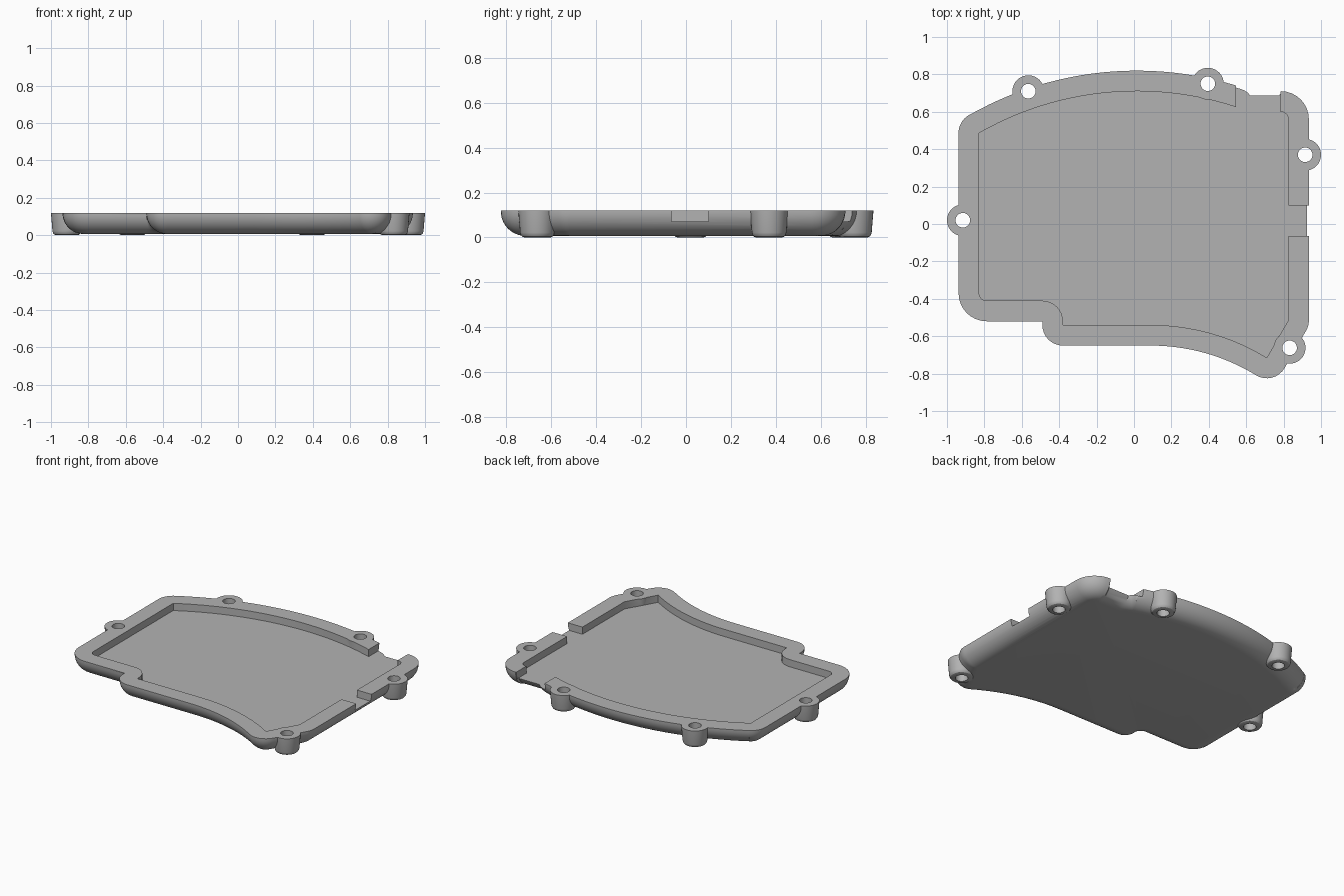
import bpy, bmesh
from math import sin, cos, radians, pi

cube = bpy.data.objects.get("Cube")
if cube:
    bpy.data.objects.remove(cube, do_unlink=True)

RIM, FLOOR, BASE, TOP = 0.11, 0.071, 0.007, 0.12

grey = bpy.data.materials.new("plain_grey")
grey.use_nodes = True
grey.diffuse_color = (0.45, 0.45, 0.45, 1)
grey.node_tree.nodes["Principled BSDF"].inputs["Base Color"].default_value = (0.45, 0.45, 0.45, 1)


def finish(name, bm):
    bmesh.ops.remove_doubles(bm, verts=bm.verts[:], dist=1e-5)
    bmesh.ops.dissolve_degenerate(bm, edges=bm.edges[:], dist=1e-6)
    bmesh.ops.recalc_face_normals(bm, faces=bm.faces[:])
    mesh = bpy.data.meshes.new(name)
    bm.to_mesh(mesh)
    bm.free()
    mesh.materials.append(grey)
    obj = bpy.data.objects.new(name, mesh)
    bpy.context.collection.objects.link(obj)
    return obj


def loft(name, rings):
    """Closed solid through a list of equal-length rings, capped at both ends."""
    bm = bmesh.new()
    loops = [[bm.verts.new(p) for p in ring] for ring in rings]
    for a, b in zip(loops, loops[1:]):
        for i in range(len(a)):
            j = (i + 1) % len(a)
            bm.faces.new((a[i], a[j], b[j], b[i]))
    bm.faces.new(loops[0])
    bm.faces.new(loops[-1])
    return finish(name, bm)


def arc(cx, cy, r, a0, a1, n=8, side=1):
    """Wall points with their outward directions; side -1 is a concave bend."""
    out = []
    for i in range(n + 1):
        a = radians(a0 + (a1 - a0) * i / n)
        out.append((cx + r * cos(a), cy + r * sin(a), side * cos(a), side * sin(a)))
    return out


def turned(name, x, y, profile, n=32):
    return loft(name, [[(x + r * cos(2 * pi * i / n), y + r * sin(2 * pi * i / n), z)
                        for i in range(n)] for r, z in profile])


def box(name, x0, x1, y0, y1, z0, z1):
    return loft(name, [[(x0, y0, z), (x1, y0, z), (x1, y1, z), (x0, y1, z)] for z in (z0, z1)])


def combine(target, tool, operation):
    mod = target.modifiers.new(operation.lower(), "BOOLEAN")
    mod.operation, mod.solver, mod.object = operation, "EXACT", tool
    bpy.context.view_layer.objects.active = target
    bpy.ops.object.modifier_apply(modifier=mod.name)
    bpy.data.objects.remove(tool, do_unlink=True)


# Inner wall of the tray, counter-clockwise from the front right corner
wall = (arc(-0.788, -0.37, 0.04, 180, 270)
        + arc(-0.49, -0.52, RIM, 90, 0, side=-1)
        + arc(-0.38, -0.54, 0, 180, 270)
        + arc(0.09, -1.726, 1.186, 90, 58.5, 14, side=-1)
        + arc(0.71, -0.715, 0, 238.5, 330)
        + arc(0.825, -0.515, 0, 330, 360, 4)
        + arc(0.785, 0.56, 0.04, 0, 90)
        + [(0.775, 0.587, 0, 1), (0.62, 0.587, 0, 1)]
        + arc(0.545, 0.625, 0, 50, 71, 4)
        + arc(0.015, -0.99, 1.70, 71.8, 119.7, 24)
        + arc(-0.828, 0.487, 0, 119.7, 180))

# Tray shell: rounded underside, flat rim, sunken floor
steps = [radians(90 * i / 10) for i in range(11)]
section = [(RIM * sin(t), BASE + RIM * (1 - cos(t))) for t in steps]
section += [(RIM, TOP), (0, TOP), (0, FLOOR)]
tray = loft("tray", [[(x + nx * d, y + ny * d, z) for x, y, nx, ny in wall] for d, z in section])

# Notches through the rim, level with the floor
combine(tray, box("side_notch", 0.78, 1.1, -0.065, 0.10, FLOOR, 0.3), "DIFFERENCE")
combine(tray, box("back_notch", 0.545, 0.782, 0.5, 0.95, FLOOR, 0.3), "DIFFERENCE")

# Screw bosses with through holes
bosses = [(-0.915, 0.02), (-0.565, 0.71), (0.395, 0.75), (0.915, 0.37), (0.832, -0.662)]
for x, y in bosses:
    boss = turned("boss", x, y, [(0.058, 0), (0.068, 0.004), (0.074, 0.012), (0.077, 0.022), (0.085, TOP)])
    combine(tray, boss, "UNION")
for x, y in bosses:
    combine(tray, turned("hole", x, y, [(0.039, -0.1), (0.039, 0.3)]), "DIFFERENCE")

bpy.ops.object.select_all(action="DESELECT")
tray.select_set(True)
bpy.context.view_layer.objects.active = tray
bpy.ops.object.shade_smooth_by_angle(angle=radians(30))
